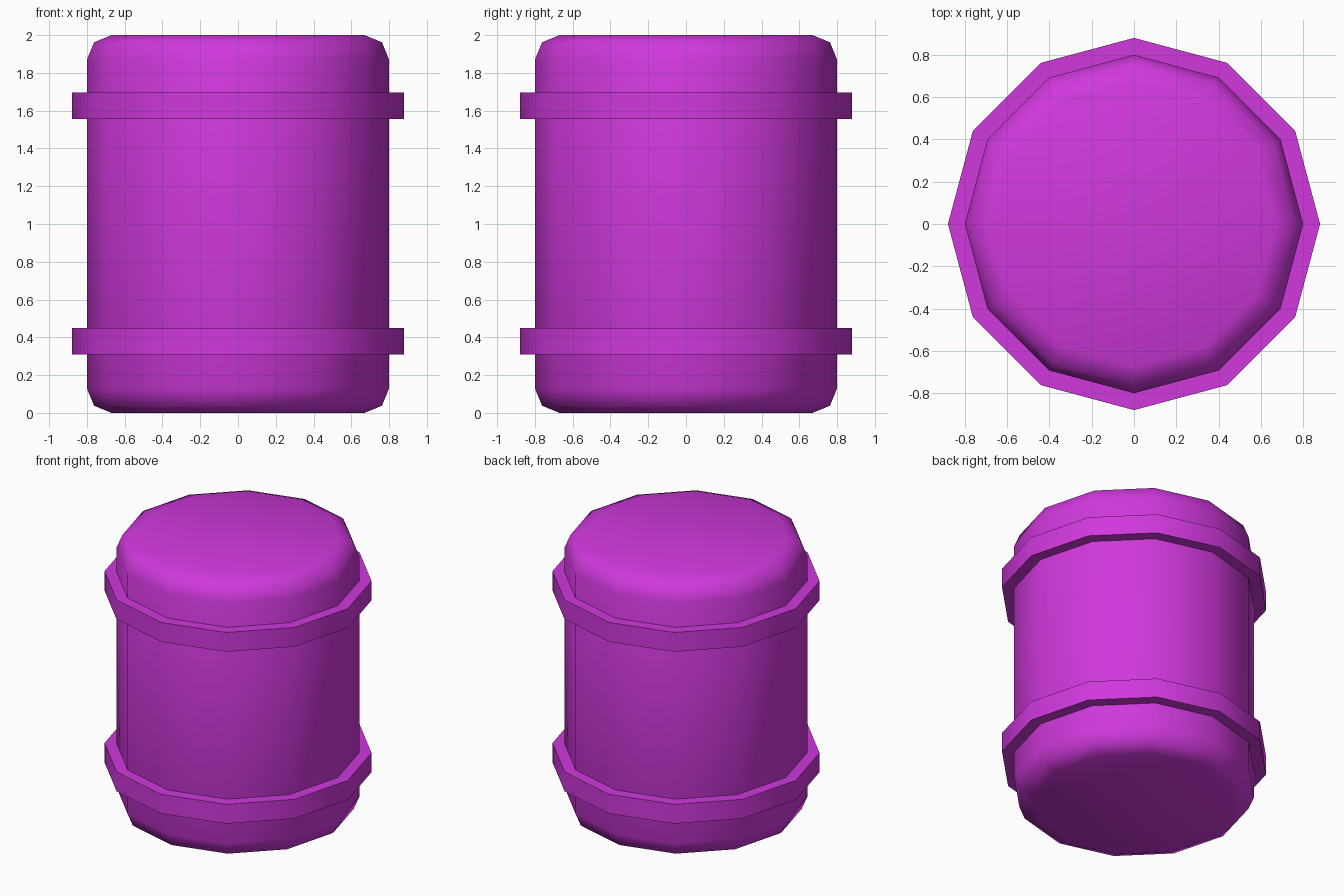
import bpy, bmesh, math

if "Cube" in bpy.data.objects:
    bpy.data.objects.remove(bpy.data.objects["Cube"])

SIDES = 12
purple = bpy.data.materials.new("purple")
purple.diffuse_color = (0.63, 0.04, 0.72, 1)
purple.use_nodes = True
purple.node_tree.nodes["Principled BSDF"].inputs["Base Color"].default_value = purple.diffuse_color


def lathe(name, profile, closed=False):
    """Spin (radius, z) points, listed bottom to top on the outside, into a 12-sided part."""
    bm = bmesh.new()
    rings = [[bm.verts.new((r * math.cos(i * math.tau / SIDES),
                            r * math.sin(i * math.tau / SIDES), z))
              for i in range(SIDES)] for r, z in profile]
    pairs = list(zip(rings, rings[1:]))
    if closed:
        pairs.append((rings[-1], rings[0]))
    else:
        bm.faces.new(rings[0][::-1])
        bm.faces.new(rings[-1])
    for low, high in pairs:
        for i in range(SIDES):
            j = (i + 1) % SIDES
            bm.faces.new((low[i], low[j], high[j], high[i]))
    bmesh.ops.recalc_face_normals(bm, faces=bm.faces)
    mesh = bpy.data.meshes.new(name)
    bm.to_mesh(mesh)
    bm.free()
    mesh.materials.append(purple)
    obj = bpy.data.objects.new(name, mesh)
    bpy.context.collection.objects.link(obj)
    bpy.ops.object.select_all(action='DESELECT')
    obj.select_set(True)
    bpy.context.view_layer.objects.active = obj
    bpy.ops.object.shade_smooth_by_angle(angle=math.radians(50))
    return obj


# Barrel body with rounded ends, mirrored about mid height
lower = [(0.67, 0), (0.762, 0.038), (0.8, 0.13)]
lathe("barrel_body", lower + [(r, 2 - z) for r, z in reversed(lower)])

# Two raised hoops
for name, z in (("lower_hoop", 0.38), ("upper_hoop", 1.625)):
    lathe(name, [(0.78, z - 0.07), (0.88, z - 0.07),
                 (0.88, z + 0.07), (0.78, z + 0.07)], closed=True)
